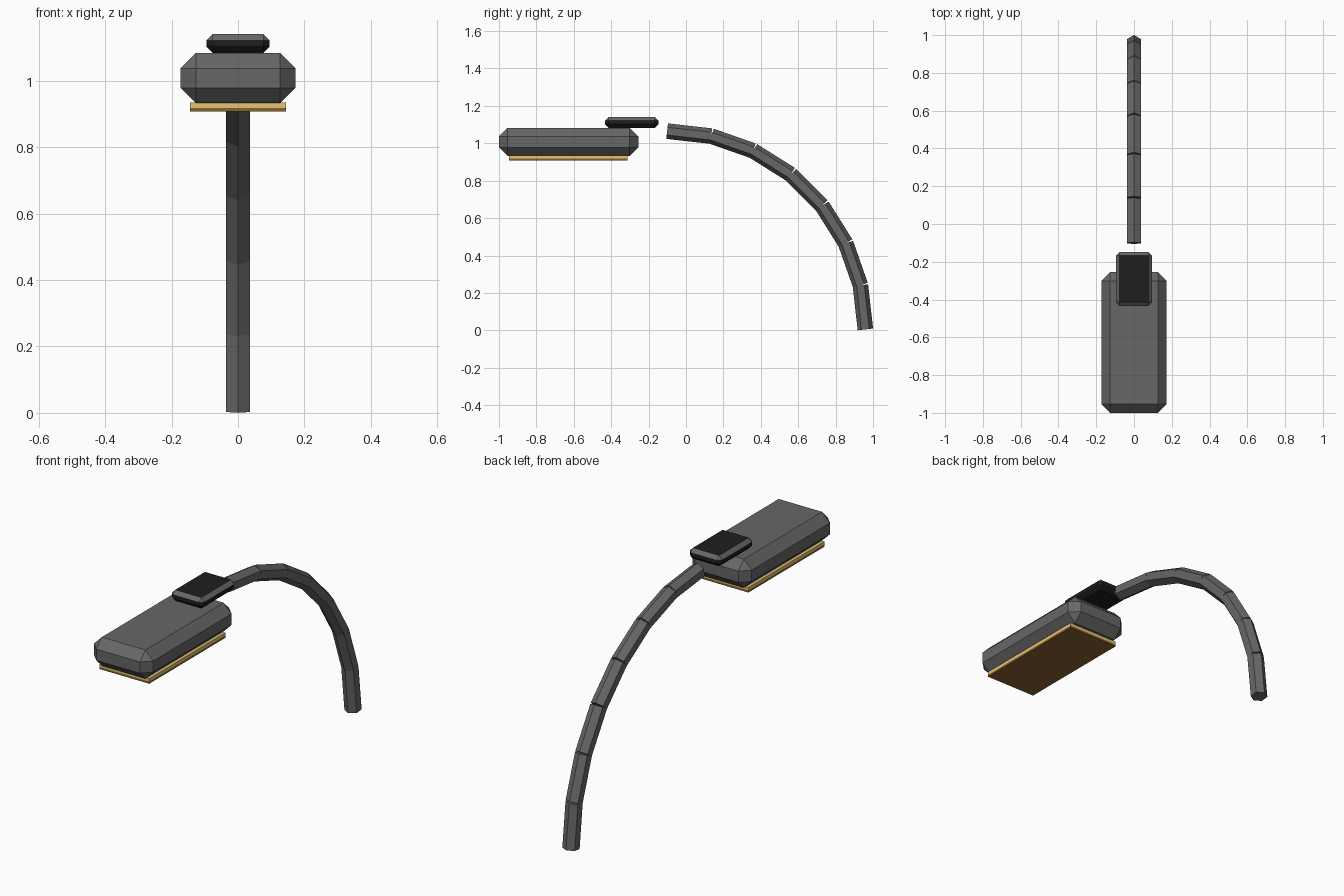
import bpy
import math

cube = bpy.data.objects.get("Cube")
if cube:
    bpy.data.objects.remove(cube, do_unlink=True)


def material(name, rgb):
    mat = bpy.data.materials.new(name)
    mat.use_nodes = True
    color = (*rgb, 1.0)
    mat.diffuse_color = color
    mat.node_tree.nodes["Principled BSDF"].inputs["Base Color"].default_value = color
    return mat


grey = material("metal grey", (0.135, 0.135, 0.135))
black = material("sensor black", (0.013, 0.013, 0.013))
yellow = material("warm yellow", (0.78, 0.56, 0.17))
brown = material("amber brown", (0.25, 0.12, 0.035))


def box(name, half_x, y_range, z_range, mat, bevel=0.0):
    """Box between the given limits, with optional single-cut chamfers."""
    (y0, y1), (z0, z1) = y_range, z_range
    bpy.ops.mesh.primitive_cube_add(size=1, location=(0, (y0 + y1) / 2, (z0 + z1) / 2))
    obj = bpy.context.object
    obj.name = name
    obj.scale = (2 * half_x, y1 - y0, z1 - z0)
    bpy.ops.object.transform_apply(location=False, rotation=False, scale=True)
    obj.data.materials.append(mat)
    if bevel:
        mod = obj.modifiers.new("chamfer", "BEVEL")
        mod.width = bevel
        mod.segments = 1
        mod.limit_method = "NONE"
        bpy.ops.object.modifier_apply(modifier=mod.name)
    return obj


# Lamp housing with chamfered edges
box("lamp_housing", 0.173, (-1.0, -0.255), (0.932, 1.083), grey, 0.046)

# Light panel: bright upper plate over a darker lens
box("light_panel", 0.145, (-0.947, -0.313), (0.918, 0.934), yellow)
box("lens", 0.145, (-0.947, -0.313), (0.907, 0.918), brown)

# Light sensor: dark all over except the grey upper chamfers
sensor = box("light_sensor", 0.095, (-0.433, -0.148), (1.083, 1.14), grey, 0.019)
sensor.data.materials.append(black)
for face in sensor.data.polygons:
    face.material_index = 0 if 0.1 < face.normal.z < 0.9 else 1

# Curved arm: a quarter circle of straight hexagonal tubes
SEGMENTS = 7
RADIUS = 1.06
CENTRE_Y, CENTRE_Z = -0.101, 0.005
step = math.pi / 2 / SEGMENTS
chord_distance = RADIUS * math.cos(step / 2)
for i in range(SEGMENTS):
    angle = (i + 0.5) * step
    bpy.ops.mesh.primitive_cylinder_add(
        vertices=6, radius=0.0415, depth=2 * RADIUS * math.sin(step / 2),
        location=(0, CENTRE_Y + chord_distance * math.cos(angle),
                  CENTRE_Z + chord_distance * math.sin(angle)),
        rotation=(angle, 0, 0))
    tube = bpy.context.object
    tube.name = f"arm_segment_{i + 1}"
    tube.data.materials.append(grey)
